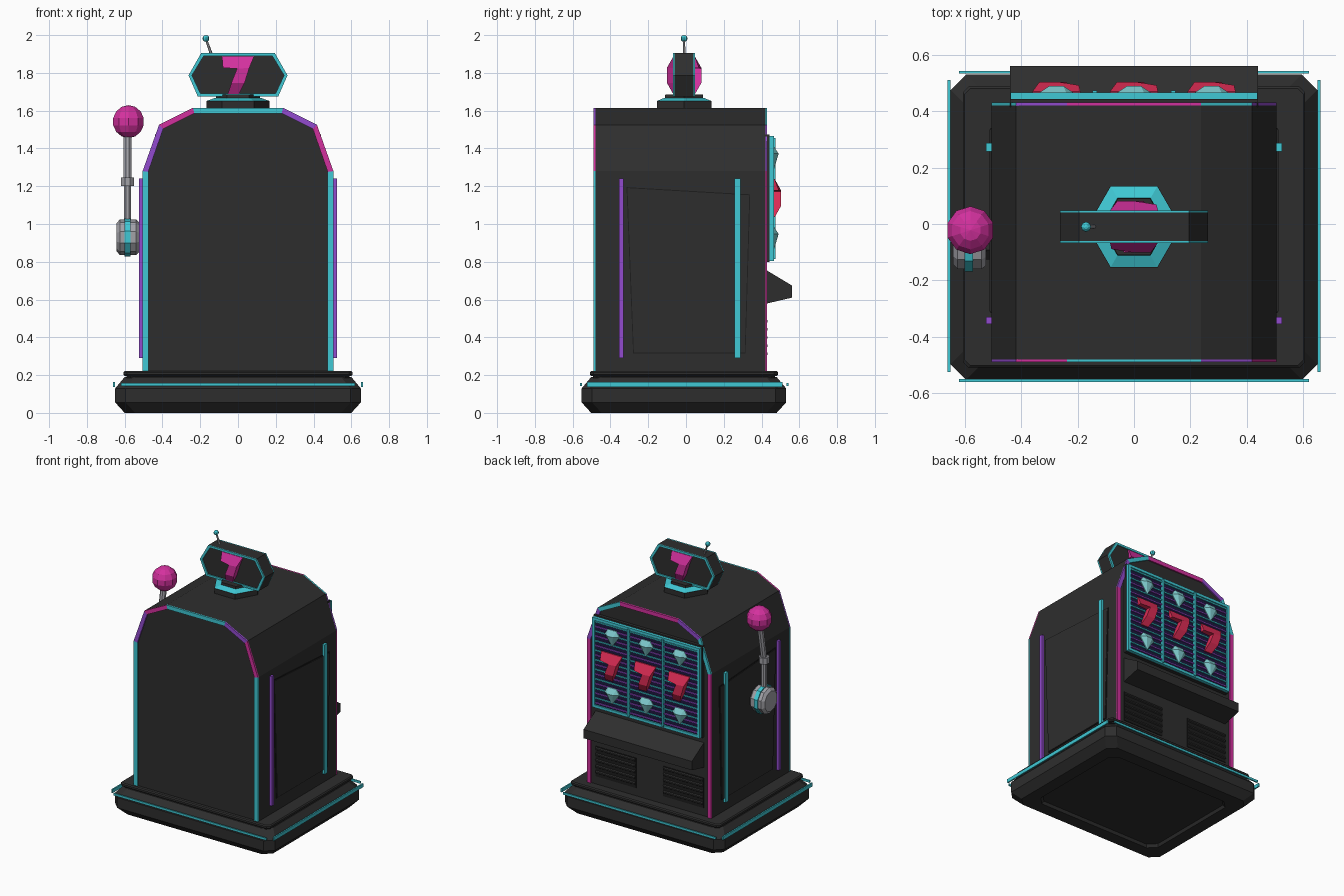
import bpy, bmesh, math
from mathutils import Vector

cube = bpy.data.objects.get("Cube")
if cube:
    bpy.data.objects.remove(cube, do_unlink=True)


def material(name, r, g, b):
    m = bpy.data.materials.new(name)
    m.use_nodes = True
    m.diffuse_color = (r, g, b, 1)
    m.node_tree.nodes["Principled BSDF"].inputs["Base Color"].default_value = (r, g, b, 1)
    return m


DARK = material("charcoal", .027, .027, .027)
BLACK = material("black", .012, .012, .012)
CYAN = material("neon_cyan", .05, .58, .66)
PINK = material("neon_pink", .65, .03, .34)
PURPLE = material("neon_purple", .29, .07, .62)
RED = material("hot_red", .72, .025, .09)
GEM = material("pale_aqua", .22, .62, .64)
STEEL = material("steel", .36, .36, .39)
NAVY = material("navy", .012, .009, .05)


def make(name, verts, faces, mats, indices=None):
    mesh = bpy.data.meshes.new(name)
    bm = bmesh.new()
    vs = [bm.verts.new(v) for v in verts]
    for i, f in enumerate(faces):
        face = bm.faces.new([vs[k] for k in f])
        face.material_index = indices[i] if indices else 0
    bmesh.ops.recalc_face_normals(bm, faces=bm.faces)
    bm.to_mesh(mesh)
    bm.free()
    for m in mats:
        mesh.materials.append(m)
    ob = bpy.data.objects.new(name, mesh)
    bpy.context.collection.objects.link(ob)
    return ob


def loft(name, rings, mat):
    n = len(rings[0])
    faces = [range(n), range(n * (len(rings) - 1), n * len(rings))]
    for r in range(len(rings) - 1):
        for i in range(n):
            j = (i + 1) % n
            faces.append((r * n + i, r * n + j, r * n + n + j, r * n + n + i))
    return make(name, [v for ring in rings for v in ring], faces, [mat])


def box(name, x0, x1, y0, y1, z0, z1, mat):
    return loft(name, [[(x0, y0, z), (x1, y0, z), (x1, y1, z), (x0, y1, z)] for z in (z0, z1)], mat)


def prism(name, pts, a, b, mat, axis="y"):
    put = (lambda p, d: (p[0], d, p[1])) if axis == "y" else (lambda p, d: (d, p[0], p[1]))
    return loft(name, [[put(p, d) for p in pts] for d in (a, b)], mat)


def rod(name, p, q, r1, r2, sides, mat):
    p, q = Vector(p), Vector(q)
    rot = (q - p).to_track_quat("Z", "Y")
    ring = lambda c, r: [c + rot @ Vector((r * math.cos(t), r * math.sin(t), 0))
                         for t in (2 * math.pi * (i + .5) / sides for i in range(sides))]
    return loft(name, [ring(p, r1), ring(q, r2)], mat)


def ball(name, center, radius, segments, rings, mat):
    bpy.ops.mesh.primitive_uv_sphere_add(segments=segments, ring_count=rings, radius=radius, location=center)
    bpy.context.object.name = name
    bpy.context.object.data.materials.append(mat)


def band(name, outer, inner, a, b, mats, closed=False):
    """Flat trim between two outlines in the xz plane, one colour per segment."""
    n = len(outer)
    verts, faces, idx = [], [], []
    for i in range(n if closed else n - 1):
        j = (i + 1) % n
        k = len(verts)
        for y in (a, b):
            verts += [(p[0], y, p[1]) for p in (outer[i], outer[j], inner[j], inner[i])]
        for f in ((0, 1, 2, 3), (4, 5, 6, 7), (0, 1, 5, 4), (1, 2, 6, 5), (2, 3, 7, 6), (3, 0, 4, 7)):
            faces.append([k + v for v in f])
            idx.append(i % len(mats))
    return make(name, verts, faces, mats, idx)


def relief(name, pts, fronts, outline, x, y, z, side, mat):
    """Faceted plaque rising from plane y; side is -1 for front, 1 for back."""
    n = len(pts)
    verts = [(x - side * p[0], y + side * p[2], z + p[1]) for p in pts]
    verts += [(x - side * p[0], y, z + p[1]) for p in pts]
    faces = list(fronts) + [[n + i for i in outline]]
    for i, j in zip(outline, outline[1:] + outline[:1]):
        faces.append((i, j, n + j, n + i))
    return make(name, verts, faces, [mat])


SEVEN = ([(-.085, .1, .008), (.085, .1, .008), (.06, .04, .042), (-.005, .035, .042), (-.08, .04, .03),
          (-.035, -.04, .042), (.035, -.04, .042), (.005, -.1, .008), (-.055, -.1, .008)],
         [(0, 1, 2, 3, 4), (3, 2, 6, 5), (5, 6, 7, 8)], [0, 1, 2, 6, 7, 8, 5, 3, 4])
JEWEL = ([(-.035, .06, .006), (.035, .06, .006), (.06, .022, .006), (0, -.06, .006), (-.06, .022, .006),
          (-.024, .022, .03), (.024, .022, .03)],
         [(0, 1, 6, 5), (1, 2, 6), (2, 3, 6), (5, 6, 3), (4, 5, 3), (0, 5, 4)], [0, 1, 2, 3, 4])


# Plinth with clipped corners
def plinth_ring(inset, z, clip=.055):
    x, y0, y1, c = .65 - inset, -.552 + inset, .53 - inset, clip
    return [(x - c, y0, z), (x, y0 + c, z), (x, y1 - c, z), (x - c, y1, z),
            (c - x, y1, z), (-x, y1 - c, z), (-x, y0 + c, z), (c - x, y0, z)]


loft("plinth", [plinth_ring(*r) for r in ((.15, .02), (.14, 0), (.05, 0), (0, .055), (0, .13), (.05, .19))], DARK)
loft("plinth_groove", [plinth_ring(.06, z, .02) for z in (.185, .2)], BLACK)
loft("plinth_step", [plinth_ring(i, z, .02) for i, z in ((.05, .195), (.043, .202), (.043, .215), (.05, .222))], DARK)
for y in (-.555, .538):
    box("plinth_neon_long", -.62, .62, y - .005, y + .005, .142, .158, CYAN)
for x in (-.656, .656):
    box("plinth_neon_side", x - .005, x + .005, -.525, .51, .137, .163, CYAN)

# Cabinet body and arched neon edges
half = [(-.505, .21), (-.505, 1.28), (-.418, 1.525), (-.238, 1.615)]
half_in = [(-.475, .21), (-.475, 1.276), (-.396, 1.503), (-.232, 1.586)]
mirror = lambda h: h + [(-x, z) for x, z in reversed(h)]
arch, arch_in = mirror(half), mirror(half_in)
prism("cabinet", arch, -.48, .42, DARK)
band("front_neon_arch", arch, arch_in, -.49, -.478, [CYAN, PURPLE, PINK])
band("back_neon_arch", arch, arch_in, .418, .43, [PINK, CYAN, PURPLE])

# Side panels and neon strips
panel = [(-.315, 1.195), (.34, 1.157), (.315, .315), (-.28, .315)]
panel_in = [(-.31, 1.19), (.335, 1.152), (.311, .32), (-.276, .32)]
for s in (-1, 1):
    prism("side_panel_seam", panel, s * .5, s * .509, BLACK, "x")
    prism("side_panel", panel_in, s * .5, s * .513, DARK, "x")
    box("side_strip_purple", *sorted((s * .5, s * .524)), -.354, -.33, .29, 1.24, PURPLE)
    box("side_strip_cyan", *sorted((s * .5, s * .524)), .257, .288, .29, 1.24, CYAN)

# Reel window
Z0, Z1 = .805, 1.465
box("reel_backing", -.44, .44, .415, .443, Z0 - .005, Z1 + .01, DARK)
box("reel_screen", -.425, .425, .44, .456, Z0 + .01, Z1 - .01, NAVY)
rect = lambda x, a, b: [(-x, a), (-x, b), (x, b), (x, a)]
band("reel_frame", rect(.437, Z0, Z1), rect(.417, Z0 + .02, Z1 - .02), .443, .466, [CYAN], True)
for i in range(18):
    z = .84 + i * .035
    box("reel_stripe", -.415, .415, .456, .464, z - .005, z + .005, CYAN if i % 2 else PURPLE)
for x in (-.139, .139):
    box("reel_divider", x - .008, x + .008, .45, .474, Z0 + .01, Z1 - .01, CYAN)
for x in (-.275, 0, .275):
    relief("reel_seven", *SEVEN, x, .462, 1.137, 1, RED)
    for z in (1.35, .925):
        relief("reel_gem", *JEWEL, x, .46, z, 1, GEM)

# Tray ledge and vents
prism("tray", [(.41, .765), (.56, .675), (.56, .61), (.41, .575)], -.44, .44, DARK, "x")
for x in (-.275, .275):
    box("vent_plate", x - .165, x + .165, .415, .424, .28, .5, BLACK)
    for i in range(5):
        z = .3 + i * .043
        prism("vent_slat", [(.42, z + .026), (.432, z + .018), (.432, z + .008), (.42, z)],
              x - .16, x + .16, DARK, "x")

# Sign on a hexagonal foot
CY, CZ = -.01, 1.787
hexagon = lambda r, z: [(r * math.cos(i * math.pi / 3), CY + r * math.sin(i * math.pi / 3), z) for i in range(6)]
loft("sign_foot", [hexagon(.167, 1.605), hexagon(.167, 1.652)], DARK)
loft("sign_foot_neon", [hexagon(.165, 1.652), hexagon(.12, 1.668)], CYAN)
loft("sign_neck", [hexagon(.118, 1.66), hexagon(.115, 1.685)], DARK)
sign = [(-.262, 1.787), (-.195, 1.905), (.195, 1.905), (.262, 1.787), (.213, 1.675), (-.213, 1.675)]
sign_in = [(x * .93, CZ + (z - CZ) * .87) for x, z in sign]
prism("sign", sign, CY - .05, CY + .05, DARK)
for s in (-1, 1):
    band("sign_neon", sign, sign_in, CY + s * .049, CY + s * .058, [CYAN], True)
    relief("sign_seven", *SEVEN, 0, CY + s * .049, CZ, s, PINK)

# Antenna
rod("antenna_stem", (-.14, CY, 1.895), (-.17, CY, 1.98), .008, .006, 6, STEEL)
ball("antenna_tip", (-.17, CY, 1.982), .018, 8, 6, CYAN)

# Pull lever
LX, LY, LZ = -.585, -.07, .93
rod("lever_axle", (-.5, LY, LZ), (-.54, LY, LZ), .06, .06, 8, DARK)
for a, b, r1, r2 in ((-.525, -.54, .08, .095), (-.54, -.625, .095, .095), (-.625, -.642, .095, .075)):
    rod("lever_hub", (a, LY, LZ), (b, LY, LZ), r1, r2, 10, STEEL)
rod("lever_hub_neon", (LX + .015, LY, LZ), (LX - .015, LY, LZ), .103, .103, 10, CYAN)
rod("lever_lower_arm", (LX, LY, LZ), (LX, LY, 1.225), .02, .02, 8, STEEL)
rod("lever_collar", (LX, LY, 1.2), (LX, LY, 1.245), .036, .036, 8, STEEL)
rod("lever_upper_arm", (LX, LY, 1.225), (LX, -.022, 1.5), .022, .022, 8, STEEL)
ball("lever_knob", (LX + .005, -.022, 1.542), .087, 10, 7, PINK)
